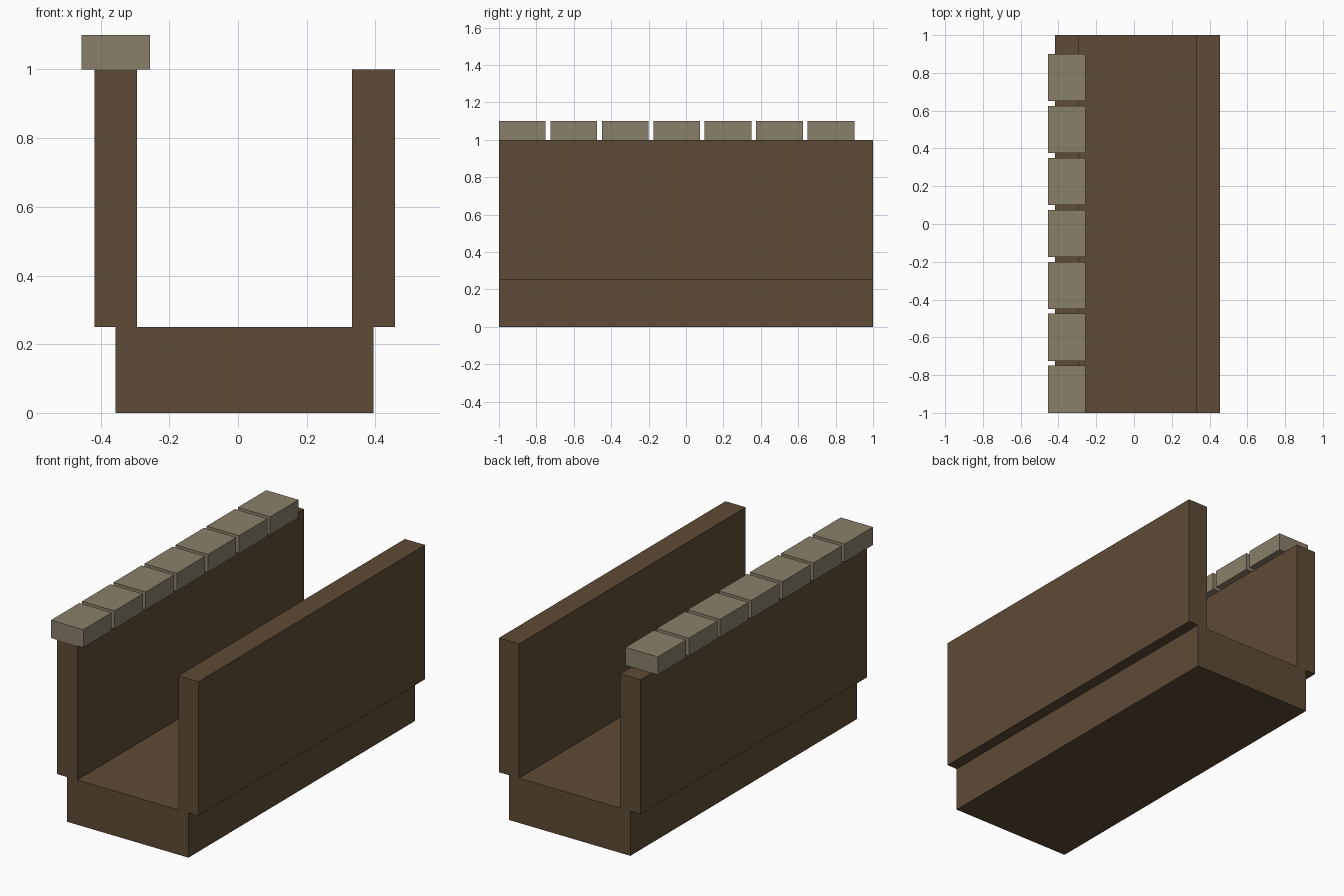
import bpy, bmesh

if "Cube" in bpy.data.objects:
    bpy.data.objects.remove(bpy.data.objects["Cube"])

BASE_L, BASE_R = -0.356, 0.394   # base sides
OVER, WALL = 0.0625, 0.125       # wall overhang and thickness
BASE_H, WALL_H = 0.25, 1.0


def material(name, color):
    mat = bpy.data.materials.new(name)
    mat.diffuse_color = (*color, 1)
    mat.use_nodes = True
    mat.node_tree.nodes["Principled BSDF"].inputs["Base Color"].default_value = mat.diffuse_color
    return mat


def prism(name, profile, y0, y1, mat):
    """Extrude an x-z profile along y."""
    bm = bmesh.new()
    face = bm.faces.new([bm.verts.new((x, y0, z)) for x, z in profile])
    ext = bmesh.ops.extrude_face_region(bm, geom=[face])["geom"]
    verts = [g for g in ext if isinstance(g, bmesh.types.BMVert)]
    bmesh.ops.translate(bm, verts=verts, vec=(0, y1 - y0, 0))
    bmesh.ops.recalc_face_normals(bm, faces=bm.faces)
    mesh = bpy.data.meshes.new(name)
    bm.to_mesh(mesh)
    bm.free()
    mesh.materials.append(mat)
    obj = bpy.data.objects.new(name, mesh)
    bpy.context.collection.objects.link(obj)
    return obj


wood = material("dark_brown", (0.112, 0.070, 0.037))
stone = material("grey_brown", (0.254, 0.216, 0.147))

# Channel: base and two overhanging walls in one cross-section
half = [(0, 0), (0, BASE_H), (-OVER, BASE_H), (-OVER, WALL_H),
        (WALL - OVER, WALL_H), (WALL - OVER, BASE_H)]
left = [(BASE_L + x, z) for x, z in half]
right = [(BASE_R - x, z) for x, z in reversed(half)]
prism("channel", left + right, -1, 1, wood)

# Row of cap blocks along the left wall
x0, x1 = BASE_L - 0.1, BASE_L + 0.1
cap = [(x0, WALL_H), (x1, WALL_H), (x1, WALL_H + 0.1), (x0, WALL_H + 0.1)]
for i in range(7):
    y = -1 + i * 0.275
    prism(f"cap_block_{i + 1}", cap, y, y + 0.25, stone)
